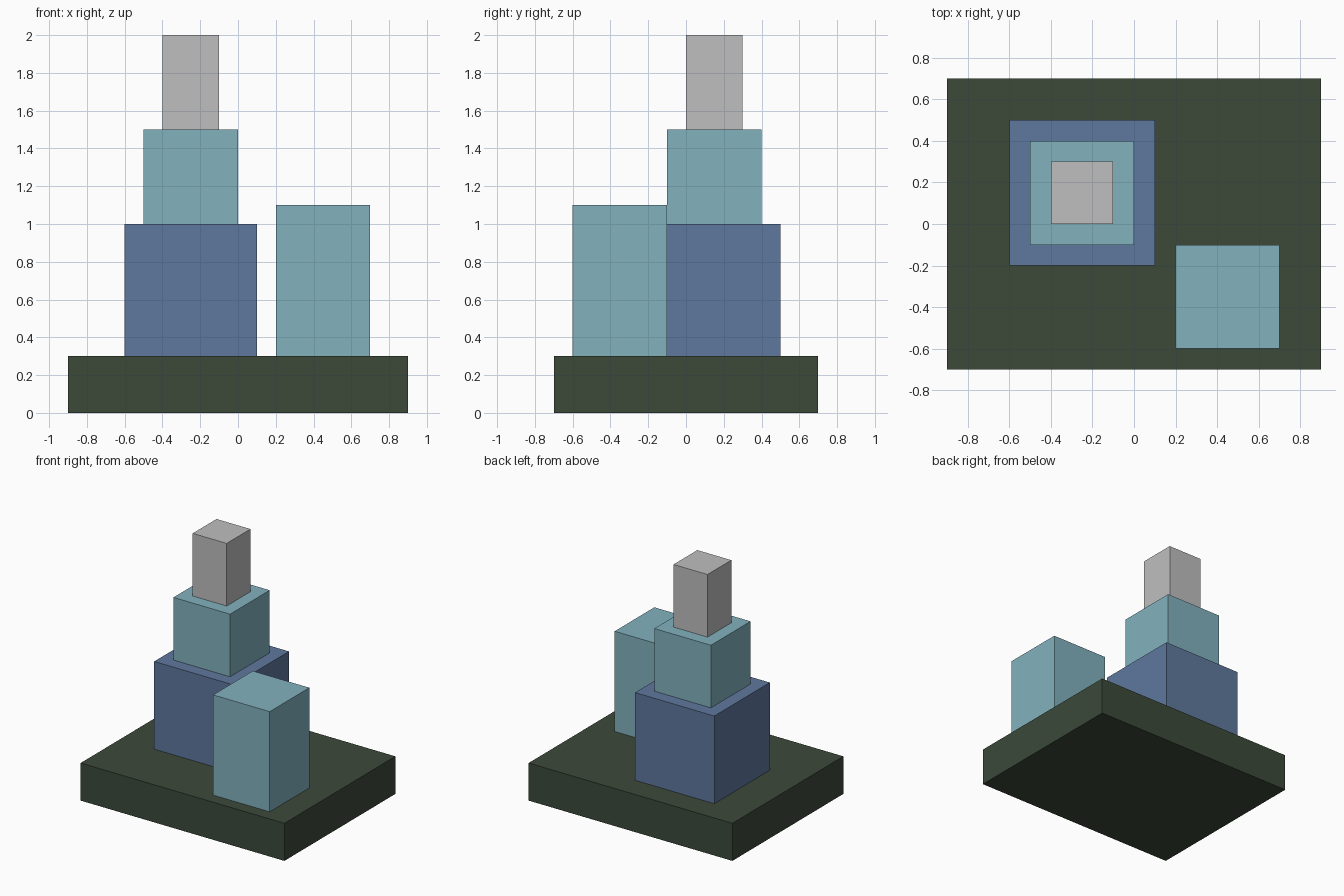
import bpy
import bmesh
from mathutils import Vector

cube = bpy.data.objects.get("Cube")
if cube:
    bpy.data.objects.remove(cube, do_unlink=True)


def material(name, rgb):
    mat = bpy.data.materials.new(name)
    mat.use_nodes = True
    colour = (*rgb, 1.0)
    mat.diffuse_color = colour
    mat.node_tree.nodes["Principled BSDF"].inputs["Base Color"].default_value = colour
    return mat


def block(name, low, high, mat):
    """Flat-faced box between two opposite corners, with its origin at the centre."""
    low, high = Vector(low), Vector(high)
    mesh = bpy.data.meshes.new(name)
    bm = bmesh.new()
    bmesh.ops.create_cube(bm, size=1.0)
    bmesh.ops.scale(bm, vec=high - low, verts=bm.verts)
    bm.to_mesh(mesh)
    bm.free()
    mesh.materials.append(mat)
    obj = bpy.data.objects.new(name, mesh)
    obj.location = (low + high) / 2
    bpy.context.collection.objects.link(obj)
    return obj


dark_green = material("dark green", (0.045, 0.067, 0.042))
slate_blue = material("slate blue", (0.114, 0.188, 0.337))
pale_teal = material("pale teal", (0.223, 0.445, 0.515))
light_grey = material("light grey", (0.52, 0.52, 0.52))

# Ground slab
block("base_slab", (-0.9, -0.7, 0.0), (0.9, 0.7, 0.3), dark_green)

# Stepped tower, three blocks stacked on one axis: half width, bottom, top
tower_x, tower_y = -0.25, 0.15
for name, half, bottom, top, mat in (
    ("tower_lower_block", 0.35, 0.3, 1.0, slate_blue),
    ("tower_middle_block", 0.25, 1.0, 1.5, pale_teal),
    ("tower_top_block", 0.15, 1.5, 2.0, light_grey),
):
    block(name, (tower_x - half, tower_y - half, bottom),
          (tower_x + half, tower_y + half, top), mat)

# Separate block at the front left corner
block("side_block", (0.2, -0.6, 0.3), (0.7, -0.1, 1.1), pale_teal)
